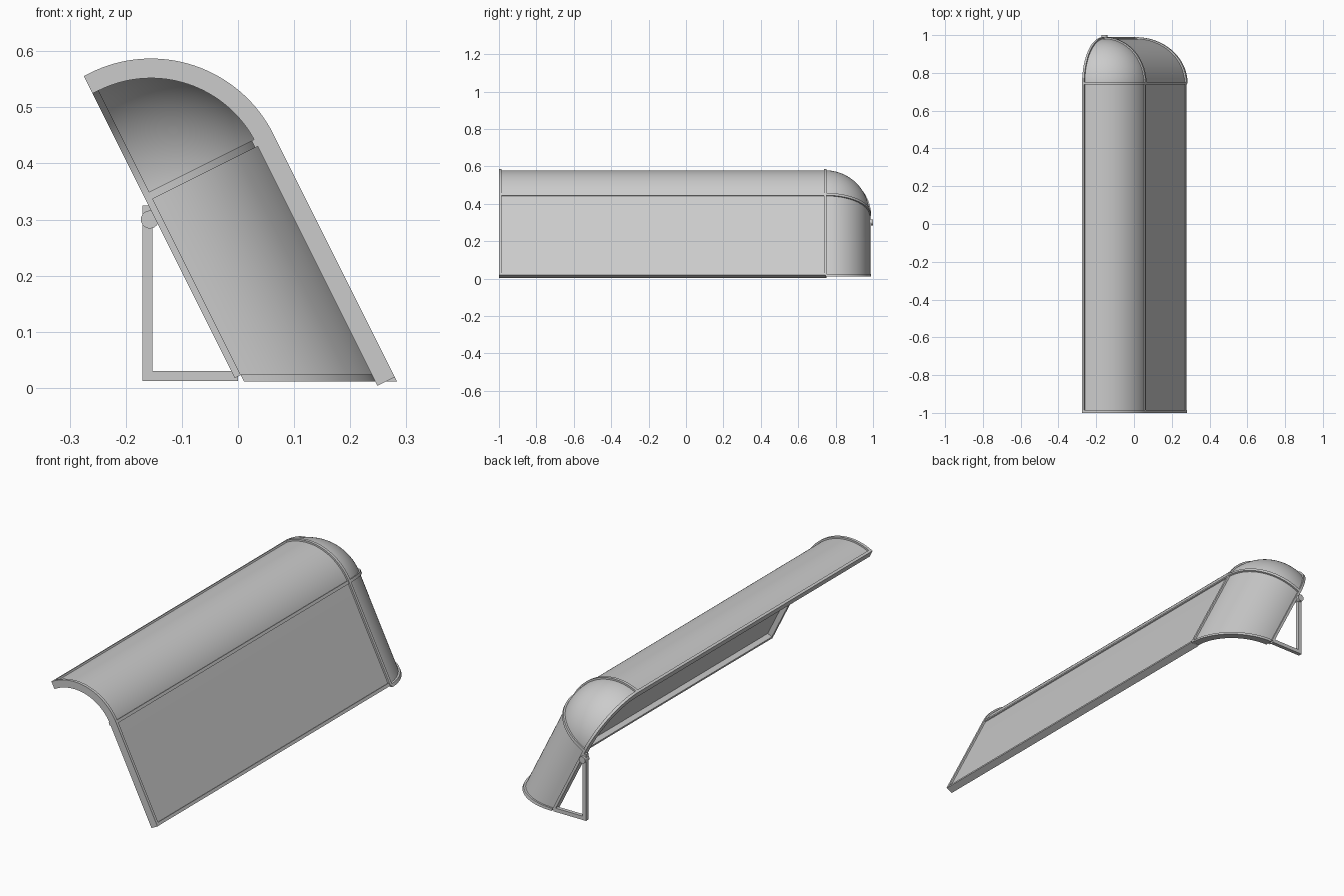
import bpy, bmesh, math
from mathutils import Vector

if "Cube" in bpy.data.objects:
    bpy.data.objects.remove(bpy.data.objects["Cube"])

# Tilted frame: u runs down the slope, v points outward, y along the length
U = Vector((0.447, 0, -0.894))
V = Vector((0.894, 0, 0.447))
C = Vector((-0.155, 0, 0.343))
Y0 = 0.745                      # where the rounded end starts
R1, R2 = 0.209, 0.244           # frame bars, inner and outer radius
S1, S2 = 0.233, 0.236           # thin panels
N = 32
ANG = [math.pi / 2 * i / N for i in range(N + 1)]


def P(u, v, y):
    return C + U * u + V * v + Vector((0, y, 0))


def floor_u(v, z):
    """Slope distance at which a line of given v reaches height z."""
    return (C.z + 0.447 * v - z) / 0.894


def finish(name, bm):
    bmesh.ops.recalc_face_normals(bm, faces=bm.faces)
    me = bpy.data.meshes.new(name)
    bm.to_mesh(me)
    bm.free()
    ob = bpy.data.objects.new(name, me)
    bpy.context.collection.objects.link(ob)
    bpy.ops.object.select_all(action='DESELECT')
    ob.select_set(True)
    bpy.context.view_layer.objects.active = ob
    bpy.ops.object.shade_smooth_by_angle(angle=math.radians(30))
    return ob


def sweep(name, sections):
    """Closed bar through a list of four-corner sections."""
    bm = bmesh.new()
    rings = [[bm.verts.new(p) for p in s] for s in sections]
    for a, b in zip(rings, rings[1:]):
        for i in range(4):
            j = (i + 1) % 4
            bm.faces.new((a[i], a[j], b[j], b[i]))
    bm.faces.new(rings[0])
    bm.faces.new(rings[-1])
    return finish(name, bm)


def bar(name, u, v, y):
    """Straight box in the tilted frame."""
    return sweep(name, [[P(u[0], v[0], k), P(u[1], v[0], k),
                         P(u[1], v[1], k), P(u[0], v[1], k)] for k in y])


def profile(name, r1, r2, y1, y2, end):
    """Quarter arc plus straight lower wall, extruded along y."""
    def sec(f):
        return [P(*f(r), y) for r, y in ((r1, y1), (r2, y1), (r2, y2), (r1, y2))]
    s = [sec(lambda r: (-r, -0.012))]
    s += [sec(lambda r, a=a: (-r * math.cos(a), r * math.sin(a))) for a in ANG]
    s.append(sec(lambda r: (end, r)))
    return sweep(name, s)


# Long canopy panel and its two cross ribs
profile("canopy_panel", S1, S2, -0.995, Y0, 0.482)
profile("front_rib", R1, R2, -1.0, -0.986, 0.484)
profile("inner_rib", R1, R2, Y0 - 0.007, Y0 + 0.007, 0.484)

# Lengthwise rails at top edge, bend and bottom edge
bar("top_rail", (-R2, -R1), (-0.012, 0), (-1.0, Y0))
bar("bend_rail", (-0.007, 0.007), (0.204, 0.2415), (-1.0, Y0))
bar("bottom_rail", (0.470, 0.484), (R1, 0.242), (-1.0, Y0))

# Rounded end wall, trimmed level with the ground
sweep("end_wall", [[P(u(r * math.cos(a)), r * math.cos(a), Y0 + r * math.sin(a))
                    for r, u in ((S1, lambda v: 0), (S2, lambda v: 0),
                                 (S2, lambda v: floor_u(v, 0.018)),
                                 (S1, lambda v: floor_u(v, 0.018)))] for a in ANG])

# Domed corner, one eighth of a sphere
bm = bmesh.new()
grid = [[bm.verts.new(P(-S2 * math.sin(b), S2 * math.cos(b) * math.cos(a),
                        Y0 + S2 * math.cos(b) * math.sin(a))) for a in ANG] for b in ANG]
for g, h in zip(grid, grid[1:]):
    for i in range(N):
        bm.faces.new((g[i], g[i + 1], h[i + 1], h[i]))
bmesh.ops.remove_doubles(bm, verts=bm.verts, dist=1e-5)
finish("corner_dome", bm)

# Curved ribs around the rounded end
sweep("dome_base_rib", [[P(u, r * math.cos(a), Y0 + r * math.sin(a))
                         for r, u in ((R1, -0.007), (R2, -0.007), (R2, 0.007), (R1, 0.007))]
                        for a in ANG])
sweep("dome_edge_rib", [[P(-r * math.cos(a), v, Y0 + r * math.sin(a))
                         for r, v in ((R1, -0.012), (R2, -0.012), (R2, 0), (R1, 0))]
                        for a in ANG])
sweep("ground_rib", [[P(floor_u(r * math.cos(a), z), r * math.cos(a), Y0 + r * math.sin(a))
                      for r, z in ((R1, 0.011), (R2, 0.011), (R2, 0.024), (R1, 0.024))]
                     for a in ANG])
bar("end_edge_rail", (-0.007, 0.358), (-0.012, 0), (Y0 + R1, Y0 + R2))


# Support stand
def box(name, x, y, z):
    return sweep(name, [[Vector((x[0], k, z[0])), Vector((x[1], k, z[0])),
                         Vector((x[1], k, z[1])), Vector((x[0], k, z[1]))] for k in y])


box("stand_post", (-0.170, -0.152), (0.971, 0.989), (0.012, 0.325))
box("stand_foot", (-0.170, 0.0), (0.971, 0.989), (0.012, 0.030))
bpy.ops.mesh.primitive_cylinder_add(vertices=24, radius=0.016, depth=0.032,
                                    location=(-0.157, 0.984, 0.300),
                                    rotation=(math.pi / 2, 0, 0))
bpy.context.object.name = "stand_pivot"
bpy.ops.object.shade_smooth_by_angle(angle=math.radians(30))
